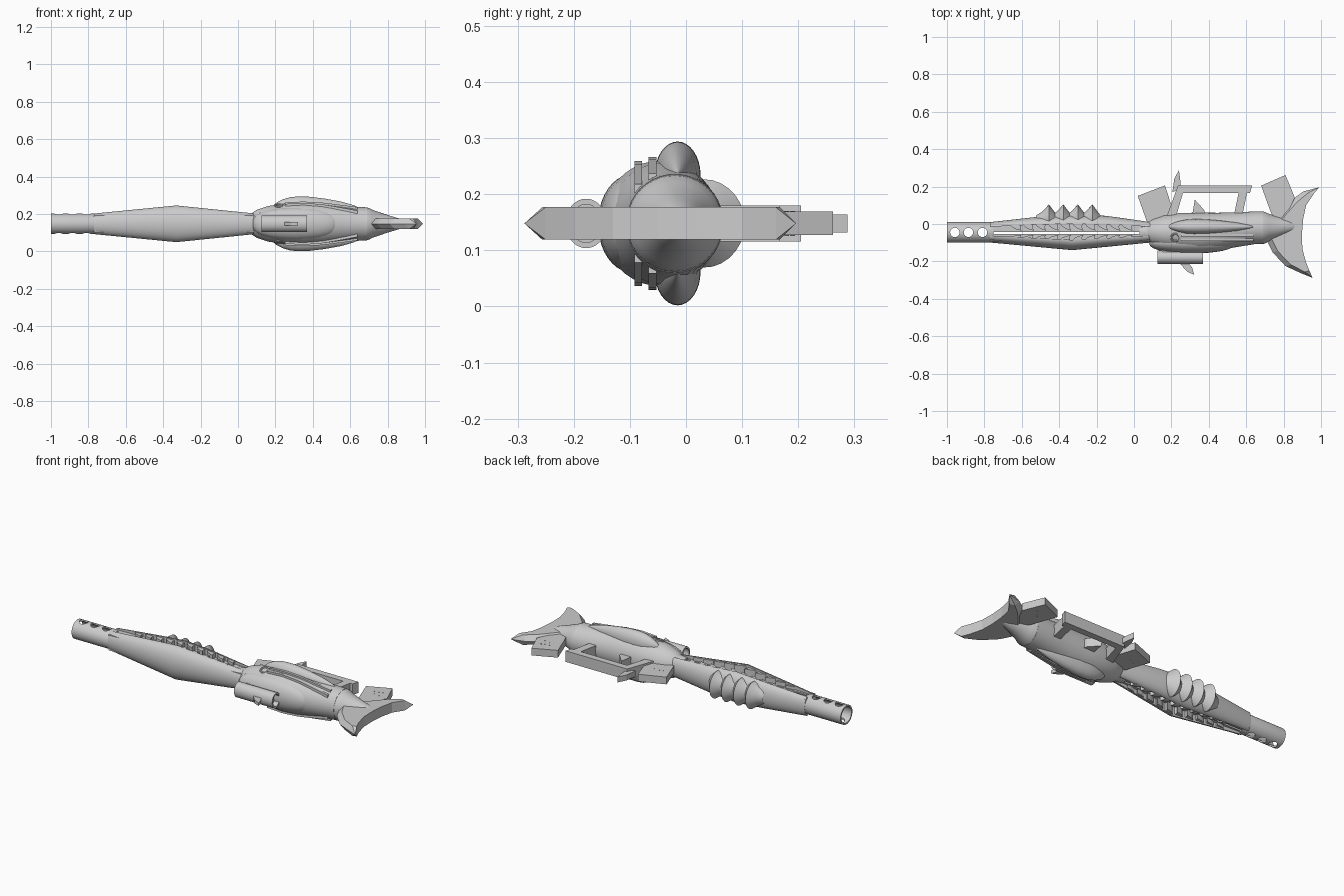
import bpy, bmesh, math, random

if "Cube" in bpy.data.objects:
    bpy.data.objects.remove(bpy.data.objects["Cube"])

CZ = 0.148  # mid-plane height of the whole model
random.seed(4)


def finish(name, bm, smooth=True):
    bmesh.ops.remove_doubles(bm, verts=bm.verts, dist=1e-5)
    bmesh.ops.recalc_face_normals(bm, faces=bm.faces)
    me = bpy.data.meshes.new(name)
    bm.to_mesh(me)
    bm.free()
    ob = bpy.data.objects.new(name, me)
    bpy.context.collection.objects.link(ob)
    bpy.ops.object.select_all(action='DESELECT')
    ob.select_set(True)
    bpy.context.view_layer.objects.active = ob
    if smooth:
        bpy.ops.object.shade_smooth_by_angle(angle=math.radians(35))
    return ob


def skin(name, rings, smooth=True):
    """Bridge point rings and cap both ends."""
    bm = bmesh.new()
    rs = [[bm.verts.new(p) for p in r] for r in rings]
    n = len(rs[0])
    for a, b in zip(rs, rs[1:]):
        for i in range(n):
            bm.faces.new((a[i], a[(i + 1) % n], b[(i + 1) % n], b[i]))
    bm.faces.new(rs[0])
    bm.faces.new(rs[-1])
    return finish(name, bm, smooth)


def loft(name, sections, n=40, a0=0, a1=360, cz=CZ):
    """Sections along x: (x, centre y, y radius, z radius)."""
    full = a1 - a0 == 360
    ang = [math.radians(a0 + (a1 - a0) * i / (n if full else n - 1)) for i in range(n)]
    return skin(name, [[(x, cy + ry * math.sin(t), cz + rz * math.cos(t)) for t in ang]
                       for x, cy, ry, rz in sections])


def prism(name, pts, lo, hi, axis='z'):
    """Extrude an outline along z (xy outline) or y (xz outline)."""
    put = (lambda p, h: (p[0], p[1], h)) if axis == 'z' else (lambda p, h: (p[0], h, p[1]))
    return skin(name, [[put(p, lo) for p in pts], [put(p, hi) for p in pts]], False)


def slab(name, pts, half):
    return prism(name, pts, CZ - half, CZ + half)


def lerp(table, x, k):
    for a, b in zip(table, table[1:]):
        if a[0] <= x <= b[0]:
            return a[k] + (b[k] - a[k]) * (x - a[0]) / (b[0] - a[0])
    return table[-1][k]


# hollow muzzle with three cross holes
muzzle = loft("muzzle", [(-.75, -.045, .05, .05), (-.77, -.045, .055, .055), (-1, -.045, .055, .055),
                         (-1, -.045, .046, .046), (-.78, -.045, .046, .046)])
for x in (-.958, -.885, -.81):
    bpy.ops.mesh.primitive_cylinder_add(vertices=24, radius=.025, depth=.4, location=(x, -.045, CZ))
    cut = bpy.context.object
    cut.hide_render = True
    mod = muzzle.modifiers.new("hole", 'BOOLEAN')
    mod.object = cut
    bpy.context.view_layer.objects.active = muzzle
    bpy.ops.object.modifier_apply(modifier=mod.name)
    bpy.data.objects.remove(cut)

# split jaws with a see-through slit between the cores
low = [(-.77, -.062, .037, .055), (-.33, -.085, .055, .098), (.09, -.062, .037, .055)]
up = [(-.77, -.015, .025, .055), (-.5, -.002, .042, .076), (-.33, 0, .05, .088),
      (-.15, -.002, .046, .074), (.09, -.015, .025, .055)]
loft("lower_jaw", low, 24, 180, 360)
loft("upper_jaw", up, 24, 0, 180)
slab("lower_jaw_core", [(-.77, -.09), (-.33, -.11), (.09, -.09), (.09, -.054), (-.77, -.054)], .045)
slab("upper_jaw_core", [(-.77, -.042), (.09, -.042), (.09, 0), (-.33, .02), (-.77, 0)], .045)
loft("neck", [(.03, -.045, .05, .053), (.1, -.045, .055, .06)])

# hooked teeth along both jaws
for i in range(10):
    x = -.66 + i * .066
    for nm, tab, s in (("lower_tooth", low, 1), ("upper_tooth", up, -1)):
        y, w = lerp(tab, x, 1), lerp(tab, x, 3)
        tip = -.058 if s > 0 else -.036
        h = tip - y
        slab(nm, [(x, y - s * .004), (x + .055, y - s * .004), (x + .052, y + h * .5),
                  (x + .06, tip), (x + .03, y + h * .7), (x + .012, y + h * .35)], w * .93)

# ridged back crests
for x in (-.46, -.383, -.305, -.228):
    rings = []
    for k in range(17):
        t = math.radians(12 + 156 * k / 16)
        out = .075 + .03 * math.sin(math.pi * k / 16) ** .7
        rings.append([(x + dx, r * math.sin(t), CZ + r * math.cos(t))
                      for dx, r in ((-.065, .045), (-.03, .045 + (out - .045) * .35), (.005, out),
                                    (.05, .045))])
    skin("back_crest", rings)

# main receiver
body = [(.07, -.043, .05, .055), (.1, -.043, .07, .075), (.16, -.043, .09, .095), (.25, -.043, .102, .108),
        (.35, -.045, .106, .112), (.45, -.04, .1, .108), (.55, -.03, .093, .098), (.65, -.02, .087, .09),
        (.69, -.02, .087, .088)]
loft("receiver", body)
loft("tail_cone", [(.68, -.02, .087, .088), (.7, -.02, .085, .085), (.72, -.019, .074, .074),
                   (.8, -.015, .047, .047), (.87, -.012, .026, .026), (.9, -.01, .004, .004)])
loft("belly_pod", [(.31 - .23 * math.cos(a), -.095, .062 * math.sin(a) ** .7, .088 * math.sin(a) ** .7)
                   for a in [math.pi * (i + .05) / 16.1 for i in range(17)]])

# mirrored side pods, rails and dials
for s in (-1, 1):
    loft("side_pod", [(x, -.015, .041 * f, .06 * f) for x, f in
                      ((.18, .02), (.2, .4), (.24, .75), (.28, .94), (.32, 1), (.38, .98), (.46, .82),
                       (.55, .55), (.62, .22), (.645, .02))], 32, cz=CZ + s * .086)
    for y in (-.06, -.085):
        xs = [.25 + .39 * i / 12 for i in range(13)]
        zs = [lerp(body, x, 3) * math.sqrt(1 - ((y - lerp(body, x, 1)) / lerp(body, x, 2)) ** 2) for x in xs]
        line = [(x, CZ + s * (z + .008)) for x, z in zip(xs, zs)]
        under = [(x, CZ + s * (z - .015)) for x, z in zip(xs, zs)]
        prism("receiver_rail", line + under[::-1], y - .007, y + .007, 'y')
    bpy.ops.mesh.primitive_torus_add(major_radius=.02, minor_radius=.006, major_segments=24, minor_segments=8,
                                     location=(.22, -.072, CZ + s * .097), rotation=(s * .3, 0, 0))
    bpy.context.object.name = "dial"

# open tube under the belly and trigger fang
loft("under_tube", [(.34, -.178, .028, .034), (.37, -.178, .028, .034), (.37, -.178, .037, .044),
                    (.125, -.178, .037, .044), (.125, -.178, .028, .034), (.17, -.178, .028, .034)])
slab("tube_mount", [(.16, -.155), (.34, -.155), (.36, -.13), (.14, -.13)], .03)
slab("trigger_fang", [(.24, -.205), (.29, -.205), (.312, -.235), (.322, -.272), (.285, -.255), (.262, -.23)], .009)

# carrying frame
slab("frame_bar", [(.25, .167), (.62, .167), (.632, .205), (.25, .205)], .032)
slab("frame_strut_front", [(.175, .04), (.225, .04), (.262, .167), (.262, .205), (.235, .205)], .032)
slab("frame_strut_rear", [(.535, .05), (.58, .05), (.605, .17), (.56, .17)], .032)
slab("frame_spur", [(.31, .04), (.385, .04), (.375, .075), (.325, .13)], .025)
slab("frame_spike", [(.205, .17), (.25, .19), (.247, .24), (.24, .288), (.215, .24)], .016)

# plates with small studs
plates = (("front_plate", [(.02, .15), (.165, .206), (.2, .1), (.19, .03), (.07, .01)], (.11, .12)),
          ("rear_plate", [(.68, .205), (.81, .262), (.86, .14), (.8, .02), (.75, .02), (.725, .08)], (.77, .17)))
for name, pts, (cx, cy) in plates:
    slab(name, pts, .021)
    for i in range(8):
        x, y = cx + random.uniform(-.045, .045), cy + random.uniform(-.03, .03)
        slab(name + "_stud", [(x - .003, y), (x, y - .003), (x + .003, y), (x, y + .003)], .0225)

# crescent axe blade, bevelled on the outer edge
tips = ((.99, .196), (.955, -.288))
pairs = [((.96, .16), (.905, .174)), ((.92, .1), (.845, .13)), ((.905, .03), (.785, .06)),
         ((.898, -.05), (.695, -.06)), ((.9, -.13), (.74, -.15)), ((.918, -.2), (.81, -.225)),
         ((.938, -.25), (.89, -.262))]
T = .029
rings = [[(*tips[0], CZ)] * 5]
for a, b in pairs:
    d = math.dist(a, b)
    f = min(.03, d * .5) / d
    m = (b[0] + (a[0] - b[0]) * f, b[1] + (a[1] - b[1]) * f)
    rings.append([(*a, CZ + T), (*m, CZ + T), (*b, CZ), (*m, CZ - T), (*a, CZ - T)])
rings.append([(*tips[1], CZ)] * 5)
bm = bmesh.new()
rs = [[bm.verts.new(p) for p in r] for r in rings]
for a, b in zip(rs, rs[1:]):
    for i in range(5):
        bm.faces.new((a[i], a[(i + 1) % 5], b[(i + 1) % 5], b[i]))
finish("axe_blade", bm, False)
